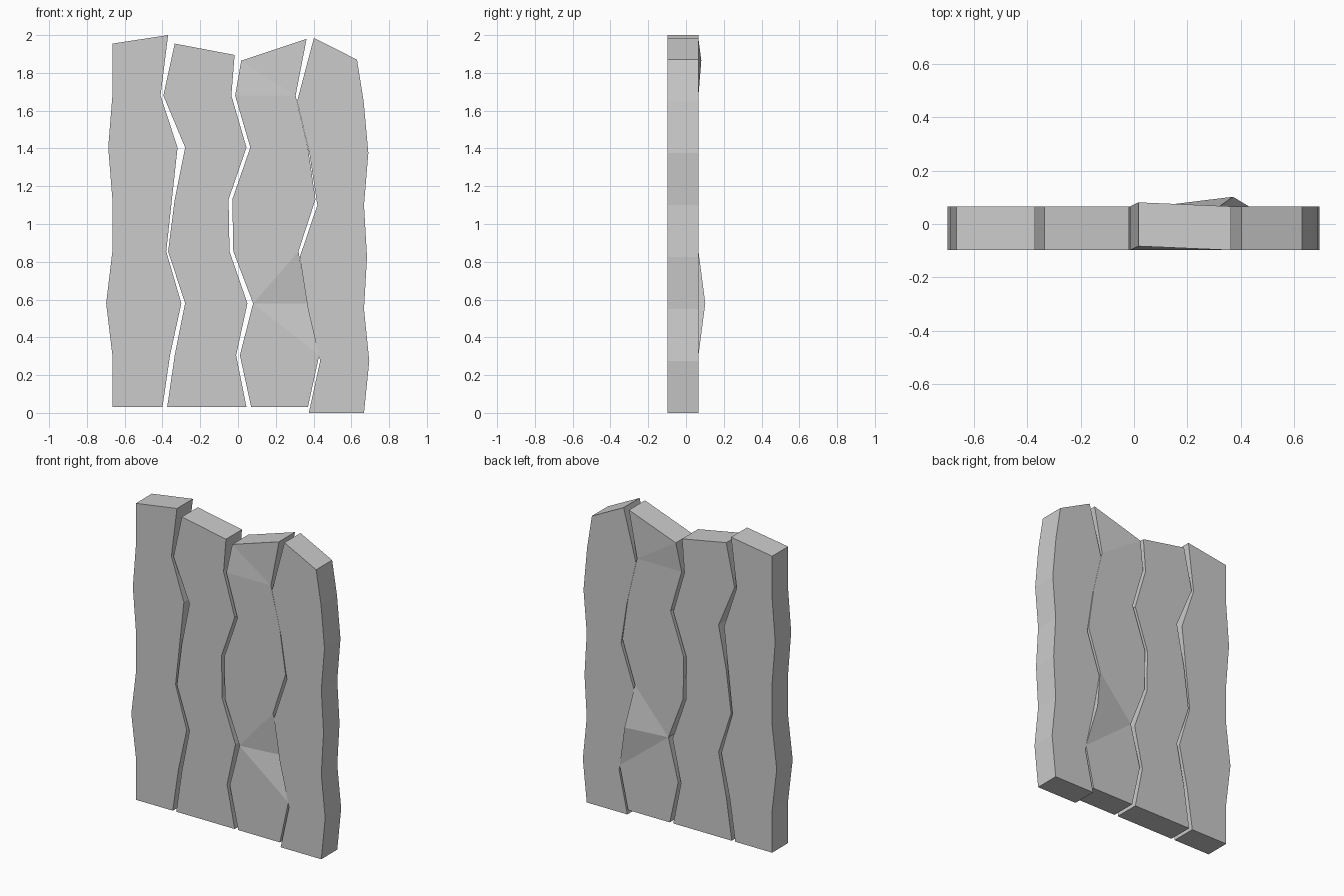
import bpy, bmesh

if "Cube" in bpy.data.objects:
    bpy.data.objects.remove(bpy.data.objects["Cube"])

FRONT, BACK = -0.098, 0.066


def plank(name, base, left, right, top_left, top_right, shift=None):
    """Jagged board: left/right edge x values at equal steps, then sloped top.
    shift maps (side, row) to a y offset that warps the board there."""
    shift = shift or {}
    bm = bmesh.new()
    rows = []
    last = len(left) - 1
    for i, (xl, xr) in enumerate(zip(left, right)):
        z = base + 0.275 * i
        zl, zr = (top_left, top_right) if i == last else (z, z)
        dl, dr = shift.get(("L", i), 0), shift.get(("R", i), 0)
        rows.append([bm.verts.new(c) for c in (
            (xl, FRONT + dl, zl), (xr, FRONT + dr, zr),
            (xr, BACK + dr, zr), (xl, BACK + dl, zl))])
    for i in range(last):
        a, b = rows[i], rows[i + 1]
        # side walls
        bm.faces.new((a[1], a[2], b[2], b[1]))
        bm.faces.new((a[3], a[0], b[0], b[3]))
        # front and back, split along the crease diagonal
        for l, r in ((0, 1), (3, 2)):
            if i == 2:
                tris = ((a[l], a[r], b[r]), (a[l], b[r], b[l]))
            else:
                tris = ((a[l], a[r], b[l]), (a[r], b[r], b[l]))
            for t in tris:
                bm.faces.new(t)
    bm.faces.new(rows[0][::-1])
    bm.faces.new(rows[-1])
    bmesh.ops.recalc_face_normals(bm, faces=bm.faces)
    mesh = bpy.data.meshes.new(name)
    bm.to_mesh(mesh)
    bm.free()
    bpy.context.collection.objects.link(bpy.data.objects.new(name, mesh))


# Four cracked boards, left to right
plank("plank_far_left", 0.03,
      (-0.665, -0.665, -0.698, -0.665, -0.665, -0.687, -0.665, -0.665),
      (-0.40, -0.36, -0.30, -0.38, -0.35, -0.32, -0.41, -0.37),
      1.955, 2.0)
plank("plank_mid_left", 0.03,
      (-0.375, -0.335, -0.28, -0.37, -0.335, -0.28, -0.395, -0.335),
      (0.045, -0.01, 0.05, -0.045, -0.05, 0.045, -0.035, -0.018),
      1.955, 1.895)
plank("plank_mid_right", 0.03,
      (0.07, 0.01, 0.08, -0.025, -0.03, 0.065, -0.015, 0.017),
      (0.37, 0.43, 0.37, 0.32, 0.41, 0.37, 0.305, 0.363),
      1.865, 1.98, {("R", 2): 0.036, ("L", 7): 0.015})
plank("plank_far_right", 0.0,
      (0.375, 0.435, 0.37, 0.327, 0.42, 0.378, 0.313, 0.402),
      (0.667, 0.695, 0.667, 0.683, 0.667, 0.69, 0.665, 0.63),
      1.985, 1.87)
